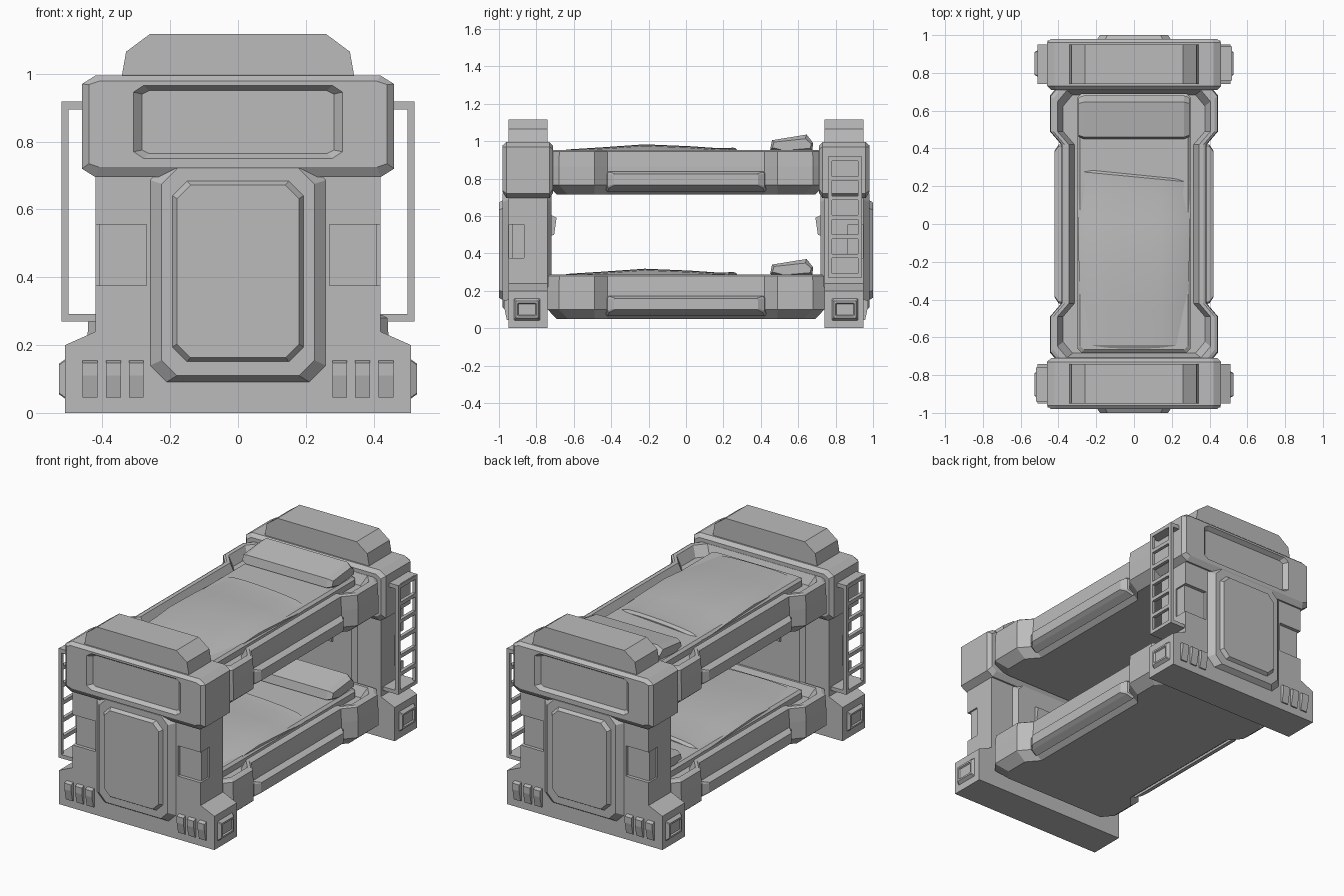
import bpy, bmesh, math
from mathutils import Matrix, Vector

cube = bpy.data.objects.get("Cube")
if cube:
    bpy.data.objects.remove(cube, do_unlink=True)

grey = bpy.data.materials.new("plain grey")
grey.use_nodes = True
grey.diffuse_color = (0.5, 0.5, 0.5, 1)
for node in grey.node_tree.nodes:
    if node.type == 'BSDF_PRINCIPLED':
        node.inputs["Base Color"].default_value = (0.5, 0.5, 0.5, 1)

place = Matrix.Identity(4)


def loft(name, rings):
    """Join rings of equal point count and cap both ends."""
    bm = bmesh.new()
    loops = [[bm.verts.new(place @ Vector(p)) for p in ring] for ring in rings]
    for a, b in zip(loops, loops[1:]):
        for i in range(len(a)):
            j = (i + 1) % len(a)
            bm.faces.new((a[i], a[j], b[j], b[i]))
    bm.faces.new(loops[0])
    bm.faces.new(loops[-1])
    bmesh.ops.recalc_face_normals(bm, faces=bm.faces)
    mesh = bpy.data.meshes.new(name)
    bm.to_mesh(mesh)
    bm.free()
    mesh.materials.append(grey)
    obj = bpy.data.objects.new(name, mesh)
    bpy.context.collection.objects.link(obj)
    return obj


def on_axis(axis, pos, pts):
    """Lift 2D points onto the plane axis = pos."""
    if axis == 'x':
        return [(pos, a, b) for a, b in pts]
    if axis == 'y':
        return [(a, pos, b) for a, b in pts]
    return [(a, b, pos) for a, b in pts]


def octagon(axis, pos, a0, a1, b0, b1, ca, cb=None):
    """Rectangle with cut corners."""
    cb = ca if cb is None else cb
    return on_axis(axis, pos, [
        (a0 + ca, b0), (a1 - ca, b0), (a1, b0 + cb), (a1, b1 - cb),
        (a1 - ca, b1), (a0 + ca, b1), (a0, b1 - cb), (a0, b0 + cb)])


def prism(name, axis, lo, hi, pts):
    return loft(name, [on_axis(axis, lo, pts), on_axis(axis, hi, pts)])


def box(name, x0, x1, y0, y1, z0, z1):
    return prism(name, 'z', z0, z1, [(x0, y0), (x1, y0), (x1, y1), (x0, y1)])


def mirrored(half):
    return half + [(-x, z) for x, z in reversed(half)]


def end_unit(tag):
    FRONT, BACK = -0.95, -0.74
    # Footing with sloped shoulders, recessed core and upper column
    prism(tag + "_footing", 'y', FRONT, BACK,
          mirrored([(0.51, 0), (0.51, 0.2), (0.42, 0.24), (0.42, 0.375)]))
    box(tag + "_core", -0.41, 0.41, -0.93, BACK, 0.3, 0.72)
    box(tag + "_upper_column", -0.42, 0.42, FRONT, BACK, 0.555, 0.72)
    box(tag + "_column_middle", -0.27, 0.27, FRONT, BACK, 0.3, 0.7)
    for s in (-1, 1):
        box(tag + "_column_side", s * 0.3, s * 0.42, -0.865, BACK, 0.3, 0.7)

    # Raised door frame and door, with a matching panel on the inner wall
    loft(tag + "_door_frame", [
        octagon('y', -0.94, -0.27, 0.27, 0.085, 0.74, 0.05),
        octagon('y', -0.98, -0.225, 0.225, 0.11, 0.72, 0.045)])
    loft(tag + "_door", [
        octagon('y', -0.97, -0.2, 0.2, 0.145, 0.69, 0.045),
        octagon('y', -1.0, -0.18, 0.18, 0.163, 0.672, 0.04)])
    loft(tag + "_inner_panel", [
        octagon('y', -0.75, -0.28, 0.28, 0.1, 0.74, 0.05),
        octagon('y', -0.72, -0.24, 0.24, 0.13, 0.72, 0.045)])
    prism(tag + "_reading_lamp", 'x', -0.12, 0.12,
          [(-0.73, 0.49), (-0.705, 0.5), (-0.692, 0.59), (-0.73, 0.61)])

    # Head block: bevelled all round, with a sunken panel on the outside
    loft(tag + "_head_block", [
        octagon('y', -0.71, -0.44, 0.44, 0.725, 0.975, 0.03, 0.02),
        octagon('y', -0.73, -0.46, 0.46, 0.695, 0.995, 0.04, 0.025),
        octagon('y', -0.96, -0.46, 0.46, 0.695, 0.995, 0.04, 0.025),
        octagon('y', -0.98, -0.44, 0.44, 0.725, 0.978, 0.03, 0.01),
        octagon('y', -0.98, -0.308, 0.308, 0.75, 0.966, 0.03, 0.02),
        octagon('y', -0.955, -0.283, 0.283, 0.765, 0.95, 0.02, 0.01)])
    prism(tag + "_hood", 'y', FRONT, BACK,
          mirrored([(0.345, 0.98), (0.33, 1.065), (0.26, 1.117)]))

    # Vents and side bumpers on the footing
    for s in (-1, 1):
        for x in (0.3, 0.367, 0.437):
            prism(tag + "_vent", 'x', s * x - 0.022, s * x + 0.022,
                  [(-0.94, 0.157), (-0.972, 0.147), (-0.972, 0.11),
                   (-0.958, 0.045), (-0.94, 0.045)])
        loft(tag + "_bumper", [
            octagon('x', s * 0.5, -0.925, -0.775, 0.035, 0.165, 0.004),
            octagon('x', s * 0.528, -0.91, -0.79, 0.055, 0.145, 0.004),
            octagon('x', s * 0.528, -0.9, -0.8, 0.065, 0.135, 0.004),
            octagon('x', s * 0.52, -0.895, -0.805, 0.07, 0.13, 0.004)])

    # Ladder standing off one side
    for y in (-0.94, -0.78):
        box(tag + "_ladder_rail", -0.52, -0.5, y, y + 0.02, 0.27, 0.918)
    for i in range(7):
        z = 0.27 + i * 0.104
        box(tag + "_rung", -0.52, -0.5, -0.93, -0.77, z, z + 0.022)
    box(tag + "_ladder_top_bracket", -0.515, -0.44, -0.94, -0.76, 0.894, 0.918)
    box(tag + "_ladder_foot_bracket", -0.515, -0.41, -0.94, -0.76, 0.27, 0.292)


def tray_ring(z, inset):
    """Waisted bed outline, drawn in by inset."""
    w, n, end = 0.445 - inset, 0.385 - inset, 0.74 - inset * 0.8
    half = [(w - 0.05, -end), (w, -end + 0.06), (w, -0.49), (n, -0.42),
            (n, 0.42), (w, 0.49), (w, end - 0.06), (w - 0.05, end)]
    return on_axis('z', z, mirrored(half))


def blanket_ring(y, top, half_width, skew):
    """Cross-section of the blanket, crowned and falling at its edges."""
    pts = []
    for i in range(9):
        t = i / 4 - 1
        drop = 0.012 * t * t + 0.02 * abs(t) ** 8
        pts.append((t * half_width, y - skew * t, top - drop))
    return pts + [(half_width, y - skew, 0.16), (-half_width, y + skew, 0.16)]


def bed(tag):
    # Hollow tray with bevelled underside
    loft(tag + "_tray", [tray_ring(0.05, 0.06), tray_ring(0.1, 0), tray_ring(0.2, 0),
                         tray_ring(0.28, 0.004), tray_ring(0.288, 0.018),
                         tray_ring(0.288, 0.04), tray_ring(0.23, 0.07)])
    for s in (-1, 1):
        loft(tag + "_side_guard", [
            octagon('x', s * 0.36, -0.43, 0.43, 0.065, 0.175, 0.01),
            octagon('x', s * 0.40, -0.42, 0.42, 0.085, 0.17, 0.01),
            octagon('x', s * 0.422, -0.385, 0.385, 0.1, 0.16, 0.005)])
    # Mattress, blanket and pillow
    loft(tag + "_mattress", [
        octagon('z', 0.2, -0.3, 0.3, -0.68, 0.69, 0.02),
        octagon('z', 0.265, -0.3, 0.3, -0.68, 0.69, 0.02),
        octagon('z', 0.278, -0.285, 0.285, -0.665, 0.675, 0.02)])
    stations = [(-0.665, 0.275, 0.285), (-0.64, 0.29, 0.285), (-0.45, 0.302, 0.287),
                (-0.22, 0.318, 0.292), (0.02, 0.308, 0.297), (0.18, 0.297, 0.3),
                (0.25, 0.3, 0.3), (0.262, 0.285, 0.3)]
    blanket = loft(tag + "_blanket", [
        blanket_ring(y, z, w, 0.03 * max(0, y) / 0.262) for y, z, w in stations])
    bpy.ops.object.select_all(action='DESELECT')
    blanket.select_set(True)
    bpy.context.view_layer.objects.active = blanket
    bpy.ops.object.shade_smooth_by_angle(angle=math.radians(25))

    profile = [(0.45, 0.29), (0.46, 0.34), (0.645, 0.37), (0.68, 0.325),
               (0.675, 0.285), (0.52, 0.265)]
    small = [(0.57 + (y - 0.57) * 0.9, 0.315 + (z - 0.315) * 0.6) for y, z in profile]
    loft(tag + "_pillow", [on_axis('x', -0.295, small), on_axis('x', -0.265, profile),
                           on_axis('x', 0.265, profile), on_axis('x', 0.295, small)])


# Two matching end units, turned to face outward
end_unit("front_end")
place = Matrix.Rotation(math.pi, 4, 'Z')
end_unit("back_end")

# Two stacked beds
place = Matrix.Identity(4)
bed("lower_bed")
place = Matrix.Translation((0, 0, 0.665))
bed("upper_bed")
